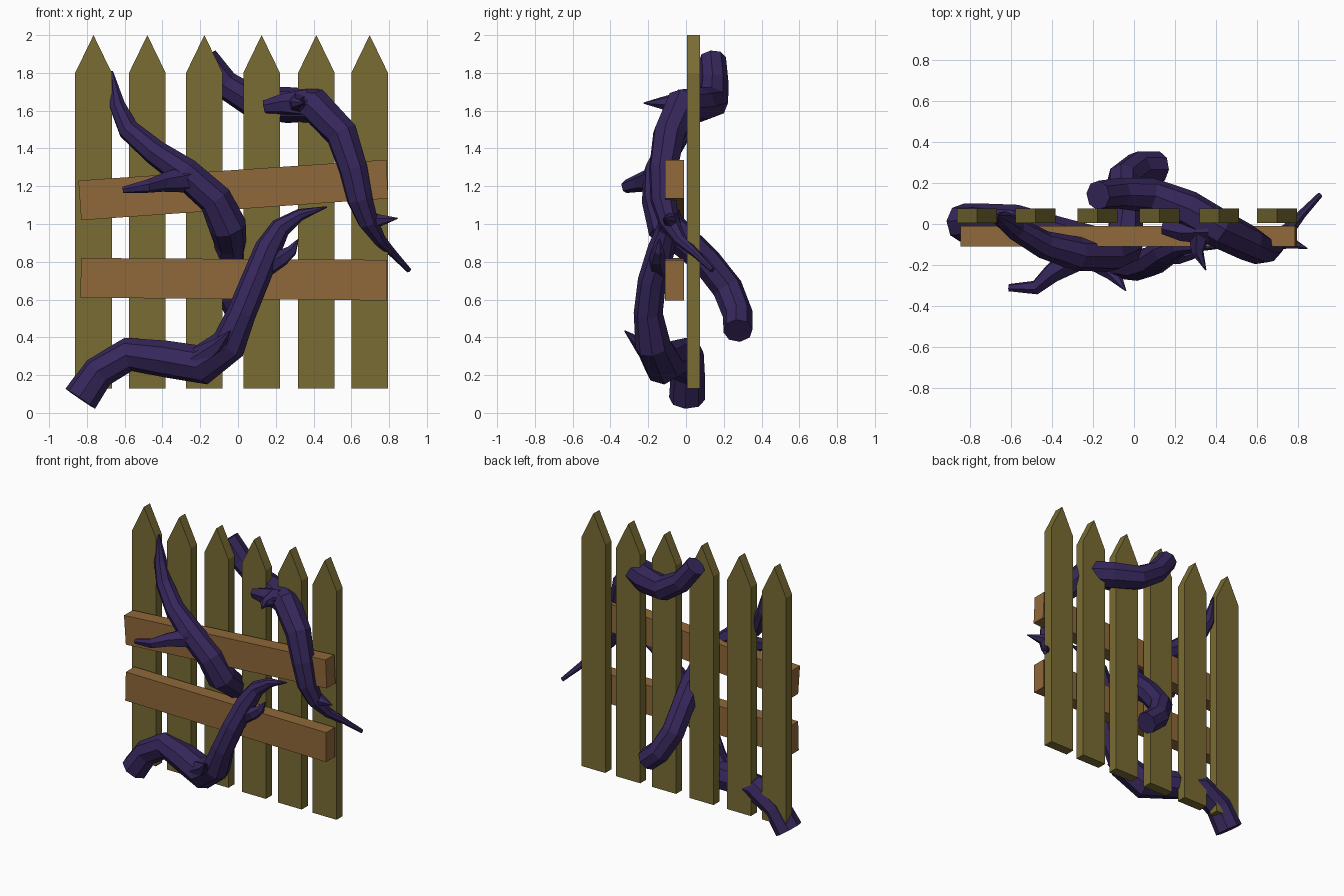
import bpy, bmesh, math
from mathutils import Vector


def material(name, rgb):
    m = bpy.data.materials.new(name)
    m.diffuse_color = (*rgb, 1)
    return m


OLIVE = material("olive_wood", (0.19, 0.15, 0.033))
BROWN = material("brown_wood", (0.28, 0.14, 0.042))
PURPLE = material("purple_bark", (0.037, 0.02, 0.105))


def finish(name, bm, mat):
    bmesh.ops.recalc_face_normals(bm, faces=bm.faces)
    me = bpy.data.meshes.new(name)
    bm.to_mesh(me)
    bm.free()
    me.materials.append(mat)
    ob = bpy.data.objects.new(name, me)
    bpy.context.collection.objects.link(ob)
    return ob


def board(name, outline, y0, y1, mat):
    """Extrude an x/z outline from y0 to y1."""
    bm = bmesh.new()
    a = [bm.verts.new((x, y0, z)) for x, z in outline]
    b = [bm.verts.new((x, y1, z)) for x, z in outline]
    bm.faces.new(a)
    bm.faces.new(b)
    for i in range(len(a)):
        j = (i + 1) % len(a)
        bm.faces.new((a[i], a[j], b[j], b[i]))
    return finish(name, bm, mat)


def tube(name, path, sides=8):
    """Faceted tapering tube; path holds (x, y, z, radius)."""
    pts = [Vector(p[:3]) for p in path]
    bm = bmesh.new()
    rings, normal = [], None
    for i, p in enumerate(pts):
        t = Vector((0, 0, 0))
        if i > 0:
            t += (p - pts[i - 1]).normalized()
        if i < len(pts) - 1:
            t += (pts[i + 1] - p).normalized()
        t.normalize()
        if normal is None:
            normal = t.orthogonal()
        normal = (normal - t * normal.dot(t)).normalized()
        side = t.cross(normal)
        ring = []
        for k in range(sides):
            a = math.tau * k / sides
            ring.append(bm.verts.new(
                p + (normal * math.cos(a) + side * math.sin(a)) * path[i][3]))
        rings.append(ring)
    for r, s in zip(rings, rings[1:]):
        for k in range(sides):
            j = (k + 1) % sides
            bm.faces.new((r[k], r[j], s[j], s[k]))
    bm.faces.new(rings[0])
    bm.faces.new(rings[-1])
    return finish(name, bm, PURPLE)


# Pointed pickets
for i, x in enumerate((-0.765, -0.48, -0.178, 0.125, 0.415, 0.697)):
    w = 0.097
    board(f"picket_{i + 1}",
          [(x - w, 0.13), (x + w, 0.13), (x + w, 1.8), (x, 2.0), (x - w, 1.8)],
          0.005, 0.075, OLIVE)

# Crooked cross rails
board("lower_rail", [(-0.835, 0.61), (0.79, 0.595), (0.79, 0.81), (-0.83, 0.82)],
      -0.11, -0.01, BROWN)
board("upper_rail", [(-0.83, 1.02), (0.795, 1.135), (0.785, 1.34), (-0.845, 1.23)],
      -0.11, -0.01, BROWN)

# Lower vine, rising from the ground in front of the lower rail
tube("lower_vine", [
    (-0.835, 0.005, 0.075, 0.095), (-0.74, 0.01, 0.215, 0.09),
    (-0.58, 0.005, 0.31, 0.09), (-0.38, -0.06, 0.285, 0.098),
    (-0.19, -0.12, 0.255, 0.108), (-0.05, -0.175, 0.36, 0.095),
    (0.02, -0.2, 0.53, 0.077), (0.09, -0.18, 0.7, 0.075),
    (0.16, -0.13, 0.87, 0.072), (0.225, -0.1, 0.98, 0.055),
    (0.33, -0.1, 1.05, 0.032), (0.47, -0.11, 1.09, 0.004)])
tube("lower_vine_branch", [
    (0.12, -0.14, 0.76, 0.06), (0.23, -0.15, 0.82, 0.045),
    (0.285, -0.145, 0.86, 0.03), (0.32, -0.14, 0.92, 0.003)], 6)
tube("lower_vine_thorn", [
    (-0.2, -0.15, 0.28, 0.075), (-0.1, -0.24, 0.36, 0.04),
    (-0.04, -0.325, 0.435, 0.003)], 6)

# Middle vine, coming from behind through the centre gap
tube("middle_vine", [
    (0.12, 0.275, 0.435, 0.078), (0.02, 0.275, 0.52, 0.08),
    (-0.05, 0.22, 0.66, 0.082), (-0.05, 0.11, 0.8, 0.08),
    (-0.04, 0.0, 0.9, 0.085), (-0.055, -0.11, 0.99, 0.1),
    (-0.12, -0.145, 1.13, 0.09), (-0.28, -0.145, 1.27, 0.083),
    (-0.44, -0.1, 1.38, 0.068), (-0.58, -0.02, 1.5, 0.058),
    (-0.64, 0.02, 1.63, 0.044), (-0.668, 0.04, 1.81, 0.006)])
tube("middle_vine_branch", [
    (-0.26, -0.15, 1.24, 0.075), (-0.4, -0.24, 1.22, 0.05),
    (-0.48, -0.31, 1.2, 0.036), (-0.61, -0.31, 1.18, 0.018)], 6)

# Upper vine, weaving from the back to the front on the right
tube("upper_vine", [
    (-0.175, 0.14, 1.875, 0.072), (-0.07, 0.15, 1.74, 0.076),
    (0.08, 0.14, 1.645, 0.085), (0.26, 0.07, 1.63, 0.095),
    (0.41, -0.02, 1.625, 0.095), (0.55, -0.09, 1.475, 0.088),
    (0.61, -0.12, 1.29, 0.078), (0.645, -0.12, 1.13, 0.07),
    (0.69, -0.09, 1.01, 0.055), (0.75, -0.03, 0.915, 0.035),
    (0.82, 0.05, 0.845, 0.022), (0.905, 0.14, 0.755, 0.014)])
tube("upper_vine_stub", [
    (0.36, -0.02, 1.635, 0.08), (0.23, -0.03, 1.635, 0.055),
    (0.14, -0.015, 1.62, 0.035)], 6)
tube("upper_vine_thorn", [
    (0.32, -0.04, 1.64, 0.06), (0.31, -0.14, 1.64, 0.03),
    (0.35, -0.225, 1.64, 0.003)], 6)
tube("side_thorn", [
    (0.68, -0.08, 1.02, 0.055), (0.76, -0.09, 1.02, 0.03),
    (0.845, -0.12, 1.03, 0.003)], 6)
